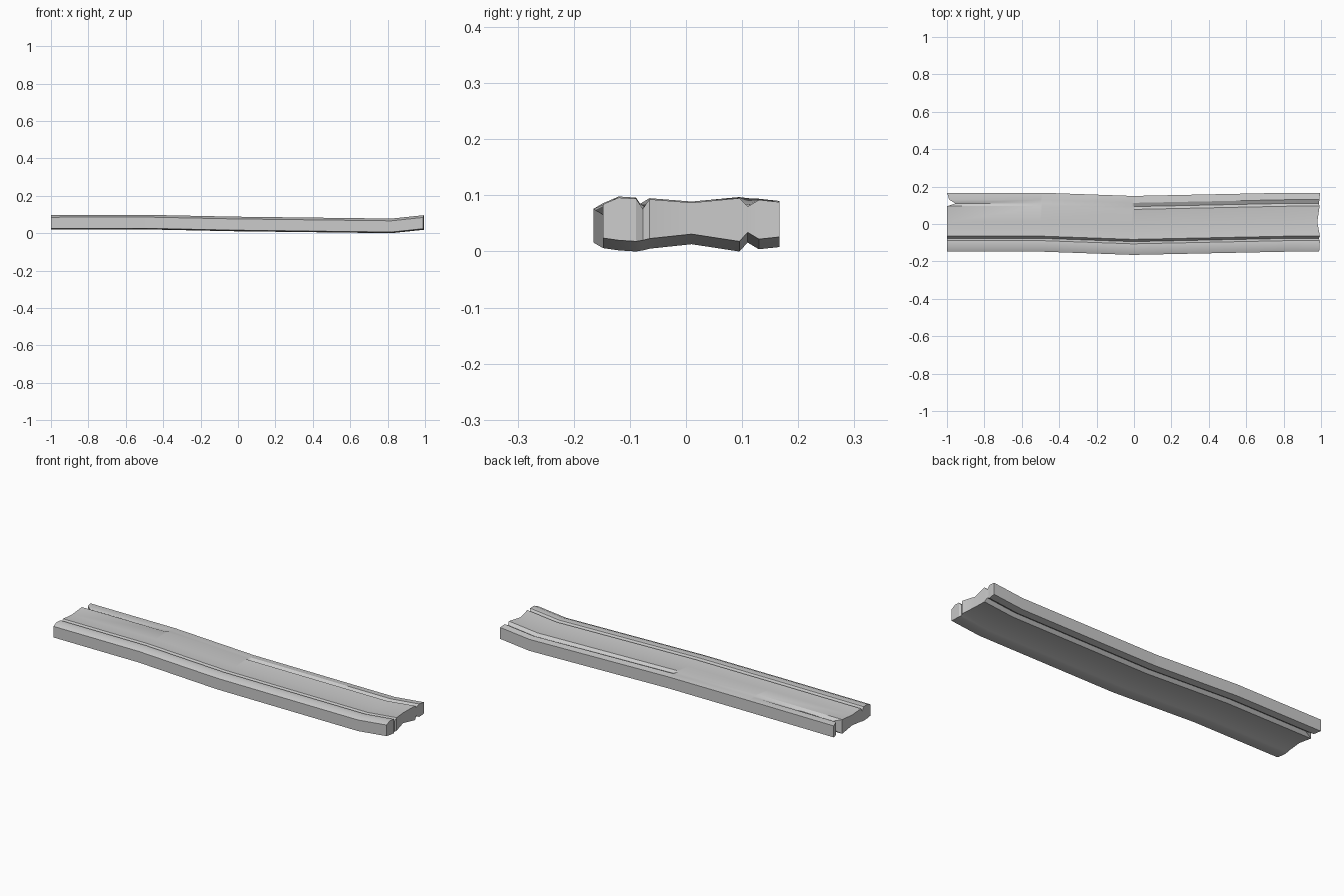
import bpy, bmesh

if "Cube" in bpy.data.objects:
    bpy.data.objects.remove(bpy.data.objects["Cube"])

# Plank cross-section columns: y, bottom z, top z, inset of left end, inset of right end
columns = [
    (-.148, .006, .066, 0, .010),
    (-.120, .002, .078, 0, .008),
    (-.089, .000, .076, 0, .006),
    (-.077, .002, .058, 0, .012),   # long crack in the top
    (-.065, .005, .075, 0, .006),
    (.010, .013, .069, 0, .020),
    (.095, .000, .077, 0, .008),
    (.110, .016, .062, .045, .012),  # rear crack, top and bottom
    (.130, .004, .074, .012, .008),
    (.167, .008, .070, 0, .006),
]

# Stations along the length: x, y shift, z shift, fill-in of the rear top crack
stations = [
    (-1, 0, .019, 0),
    (-.5, 0, .020, .008),
    (-.49, 0, .020, .013),
    (-.01, -.017, .010, .013),
    (0, -.017, .010, .003),
    (.82, 0, 0, 0),
    (1, 0, .018, 0),
]

bm = bmesh.new()
bottom, top = [], []
for i, (x, dy, dz, fill) in enumerate(stations):
    rows = ([], [])
    for j, (y, zb, zt, left, right) in enumerate(columns):
        px = x
        if i == 0:
            px += left
        if i == len(stations) - 1:
            px -= right
        rows[0].append(bm.verts.new((px, y + dy, zb + dz)))
        rows[1].append(bm.verts.new((px, y + dy, zt + dz + (fill if j == 7 else 0))))
    bottom.append(rows[0])
    top.append(rows[1])

# Top and bottom skins, long sides, then the two ends
n, m = len(columns) - 1, len(stations) - 1
for i in range(m):
    for j in range(n):
        for g in (bottom, top):
            bm.faces.new((g[i][j], g[i + 1][j], g[i + 1][j + 1], g[i][j + 1]))
    for j in (0, n):
        bm.faces.new((bottom[i][j], bottom[i + 1][j], top[i + 1][j], top[i][j]))
for i in (0, m):
    for j in range(n):
        bm.faces.new((bottom[i][j], bottom[i][j + 1], top[i][j + 1], top[i][j]))
bmesh.ops.recalc_face_normals(bm, faces=bm.faces)

mesh = bpy.data.meshes.new("wooden_plank")
bm.to_mesh(mesh)
bm.free()
plank = bpy.data.objects.new("wooden_plank", mesh)
bpy.context.collection.objects.link(plank)
bpy.context.view_layer.objects.active = plank
plank.select_set(True)
bpy.ops.object.shade_smooth_by_angle(angle=0.5)
